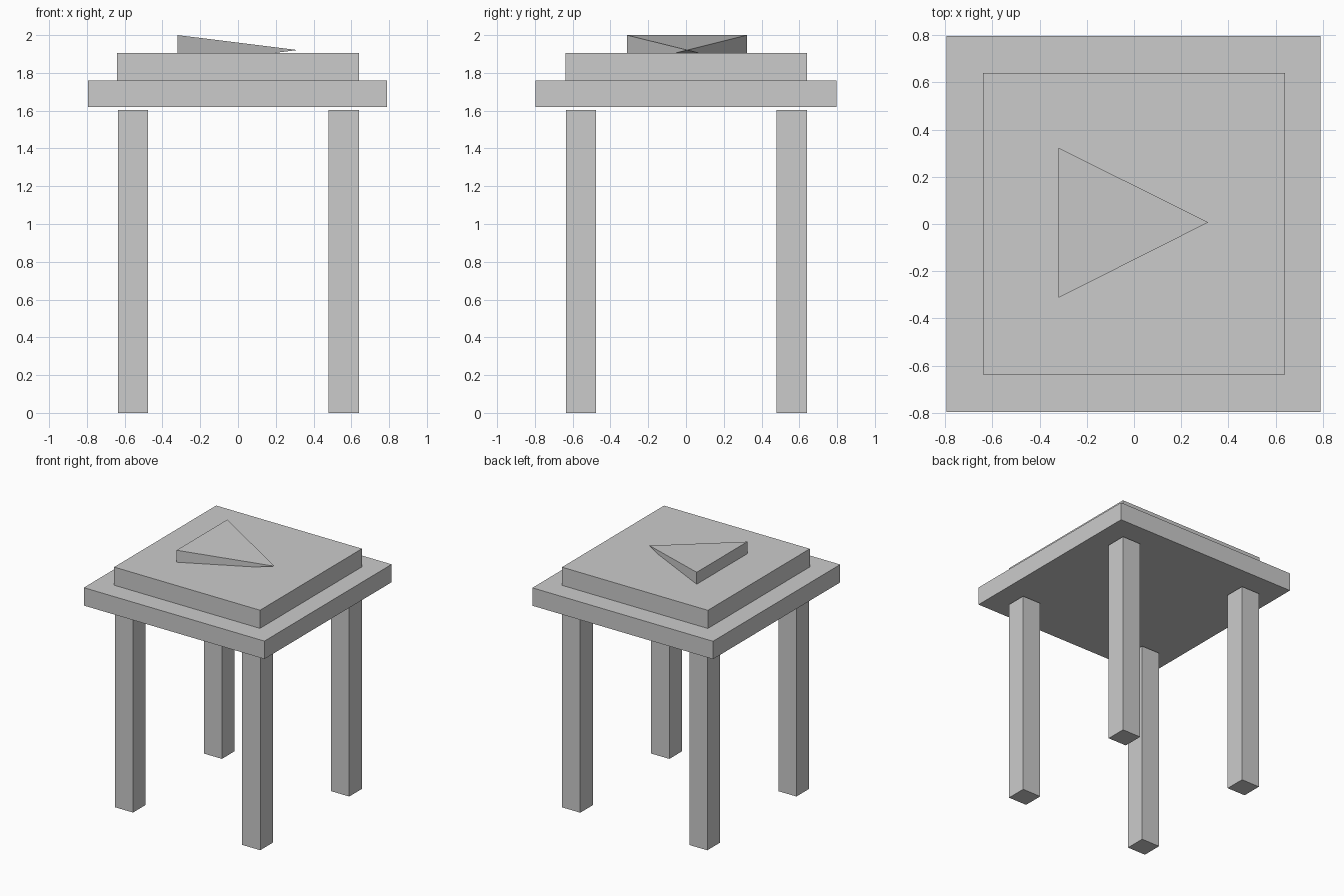
import bpy

if "Cube" in bpy.data.objects:
    bpy.data.objects.remove(bpy.data.objects["Cube"])


def mesh_object(name, verts, faces):
    mesh = bpy.data.meshes.new(name)
    mesh.from_pydata(verts, [], faces)
    mesh.update()
    obj = bpy.data.objects.new(name, mesh)
    bpy.context.collection.objects.link(obj)
    return obj


def box(name, x0, x1, y0, y1, z0, z1):
    bpy.ops.mesh.primitive_cube_add(
        size=1, location=((x0 + x1) / 2, (y0 + y1) / 2, (z0 + z1) / 2))
    obj = bpy.context.object
    obj.name = name
    obj.scale = (x1 - x0, y1 - y0, z1 - z0)
    bpy.ops.object.transform_apply(location=False, rotation=False, scale=True)


# Four legs, stopping just short of the seat
spans = ((-0.635, -0.477), (0.48, 0.64))
for side, (x0, x1) in zip(("left", "right"), spans):
    for end, (y0, y1) in zip(("front", "back"), spans):
        box(f"{end}_{side}_leg", x0, x1, y0, y1, 0, 1.603)

# Seat slab and the smaller slab stacked on it
box("seat", -0.795, 0.79, -0.797, 0.797, 1.619, 1.761)
box("upper_slab", -0.64, 0.64, -0.638, 0.64, 1.761, 1.905)

# Flattened four-sided pointer lying on its side, half sunk into the slab
mesh_object(
    "pointer",
    [(-0.32, -0.313, 1.84), (-0.32, 0.323, 1.84),
     (-0.32, 0.323, 2.0), (-0.32, -0.313, 2.0), (0.315, 0.007, 1.921)],
    [(0, 3, 2, 1), (0, 1, 4), (1, 2, 4), (2, 3, 4), (3, 0, 4)])
